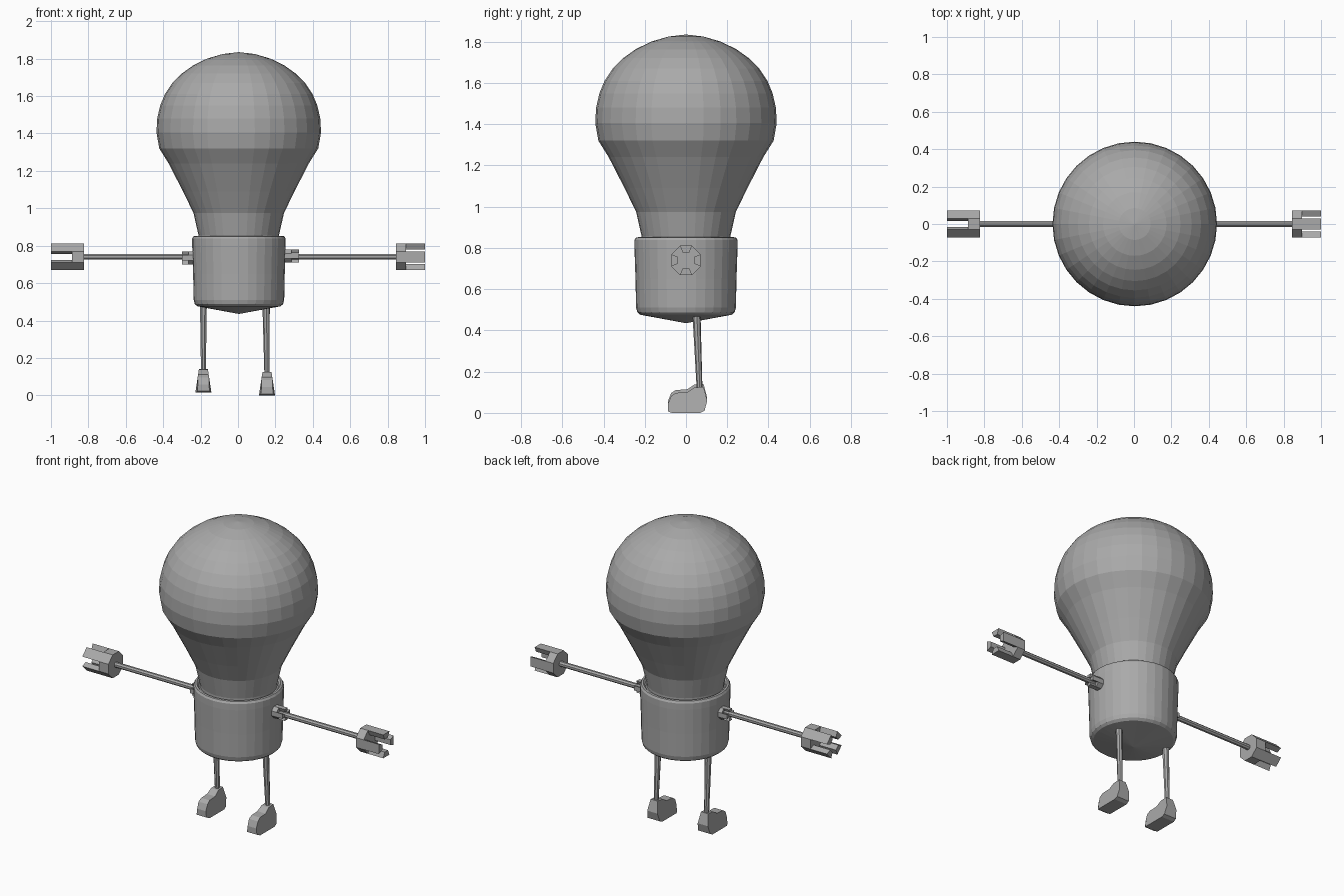
import bpy, bmesh, math
from mathutils import Vector

if "Cube" in bpy.data.objects:
    bpy.data.objects.remove(bpy.data.objects["Cube"])

grey = bpy.data.materials.new("plain grey")
grey.diffuse_color = (0.4, 0.4, 0.4, 1)
grey.use_nodes = True
grey.node_tree.nodes["Principled BSDF"].inputs["Base Color"].default_value = grey.diffuse_color


def finish(bm, name):
    bmesh.ops.remove_doubles(bm, verts=bm.verts, dist=1e-5)
    bmesh.ops.recalc_face_normals(bm, faces=bm.faces)
    me = bpy.data.meshes.new(name)
    bm.to_mesh(me)
    bm.free()
    ob = bpy.data.objects.new(name, me)
    me.materials.append(grey)
    bpy.context.collection.objects.link(ob)
    return ob


def lathe(name, profile, cx, segs=32):
    """Spin (radius, z) points around a vertical axis."""
    bm = bmesh.new()
    vs = [bm.verts.new((r, 0, z)) for r, z in profile]
    es = [bm.edges.new(p) for p in zip(vs, vs[1:])]
    bmesh.ops.spin(bm, geom=vs + es, cent=(0, 0, 0), axis=(0, 0, 1),
                   angle=math.tau, steps=segs, use_merge=True)
    bmesh.ops.translate(bm, verts=bm.verts, vec=(cx, 0, 0))
    return finish(bm, name)


def loft(bm, a, b):
    """Closed prism between two matching loops of points."""
    va = [bm.verts.new(p) for p in a]
    vb = [bm.verts.new(p) for p in b]
    n = len(va)
    bm.faces.new(va[::-1])
    bm.faces.new(vb)
    for i in range(n):
        j = (i + 1) % n
        bm.faces.new((va[i], va[j], vb[j], vb[i]))


def rod(name, p, q, r0, r1, n=8):
    p, q = Vector(p), Vector(q)
    rot = (q - p).to_track_quat('Z', 'Y')
    ring = [Vector((math.cos(math.tau * (i + .5) / n),
                    math.sin(math.tau * (i + .5) / n), 0)) for i in range(n)]
    bm = bmesh.new()
    loft(bm, [p + rot @ (v * r0) for v in ring], [q + rot @ (v * r1) for v in ring])
    finish(bm, name)


def claw(name, x0, x1, x2, z, r, inner, turn):
    """Eight-sided hub from x0 to x1 with four prongs reaching x2."""
    def pt(x, rad, k):
        a = math.radians(22.5 + 45 * k)
        return (x, rad * math.cos(a), z + rad * math.sin(a))
    bm = bmesh.new()
    loft(bm, [pt(x0, r, k) for k in range(8)], [pt(x1, r, k) for k in range(8)])
    for k in range(turn, 8, 2):
        def sector(x):
            return [pt(x, inner, k), pt(x, r, k), pt(x, r, k + 1), pt(x, inner, k + 1)]
        loft(bm, sector(x1), sector(x2))
    bmesh.ops.recalc_face_normals(bm, faces=bm.faces)
    me = finish(bm, name)
    return me


# Glass bulb
lathe("bulb", [(0, 1.835), (.085, 1.825), (.17, 1.80), (.245, 1.763), (.305, 1.72),
               (.355, 1.67), (.395, 1.61), (.42, 1.55), (.436, 1.48), (.44, 1.405),
               (.425, 1.32), (.375, 1.24), (.298, 1.09), (.242, .975), (.215, .855),
               (.215, .82), (0, .82)], .004)

# Screw base with rounded rim and shallow cone underneath
lathe("base", [(0, .84), (.222, .84), (.232, .852), (.243, .85), (.25, .838),
               (.25, .80), (.245, .65), (.242, .51), (.236, .488), (.222, .476),
               (0, .435)], .005)

# Arms
rod("right_arm", (.2, 0, .741), (.87, 0, .741), .016, .016)
rod("left_arm", (-.2, 0, .741), (-.85, 0, .741), .016, .016)
claw("right_socket", .22, .285, .325, .745, .038, .016, 1)
claw("left_socket", -.21, -.265, -.30, .735, .038, .016, 1)
claw("right_hand", .845, .897, 1.0, .74, .077, .042, 1)
claw("left_hand", -.824, -.888, -1.0, .74, .077, .042, 0)

# Legs and shoes
shoe = [(-.087, .008), (-.087, .045), (-.072, .082), (-.05, .097), (.005, .10),
        (.04, .123), (.085, .126), (.103, .06), (.09, .01), (.07, 0), (-.07, 0)]
for side, top_x, x, lift in (("left", -.185, -.185, .014), ("right", .15, .155, 0)):
    rod(side + "_leg", (top_x, .05, .50), (x, .066, .11 + lift), .02, .014)
    bm = bmesh.new()
    # Sides lean inward with height, and the toe is narrower
    half = [(.043 - .15 * z) * (.8 if y < -.08 else 1) for y, z in shoe]
    loft(bm, [(x - h, y, z + lift) for h, (y, z) in zip(half, shoe)],
         [(x + h, y, z + lift) for h, (y, z) in zip(half, shoe)])
    finish(bm, side + "_shoe")
